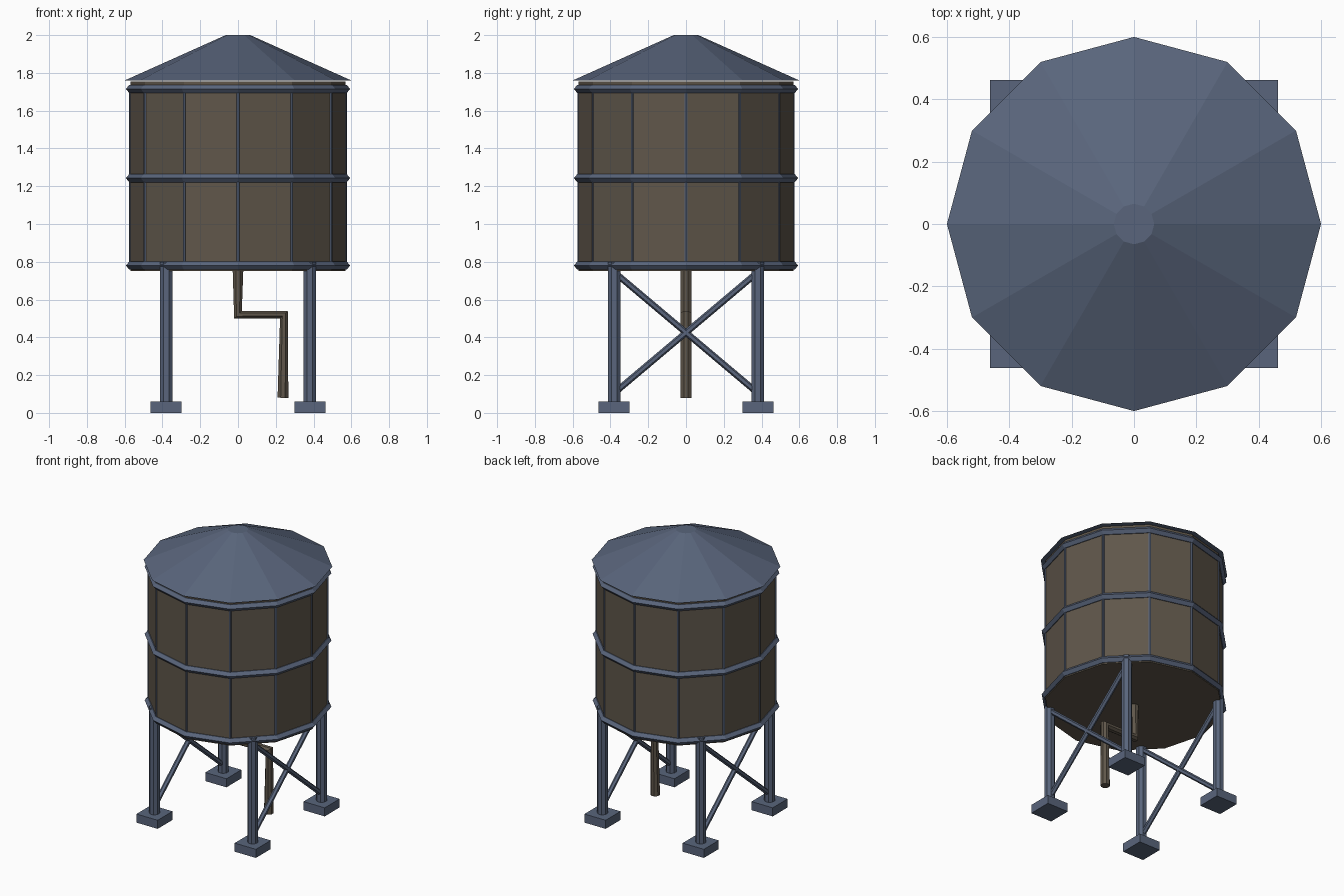
import bpy, bmesh
from math import cos, sin, pi
from mathutils import Vector

cube = bpy.data.objects.get("Cube")
if cube:
    bpy.data.objects.remove(cube, do_unlink=True)


def material(name, rgb):
    m = bpy.data.materials.new(name)
    m.use_nodes = True
    m.diffuse_color = (*rgb, 1)
    m.node_tree.nodes["Principled BSDF"].inputs["Base Color"].default_value = (*rgb, 1)
    return m


steel = material("blue grey steel", (0.10, 0.13, 0.20))
rust = material("brown panel", (0.115, 0.094, 0.069))


def finish(name, bm, mat):
    bmesh.ops.recalc_face_normals(bm, faces=bm.faces)
    mesh = bpy.data.meshes.new(name)
    bm.to_mesh(mesh)
    bm.free()
    mesh.materials.append(mat)
    ob = bpy.data.objects.new(name, mesh)
    bpy.context.collection.objects.link(ob)
    return ob


def lathe(name, profile, mat, sides=12, closed=False):
    """Turn a (radius, z) profile; open profiles are capped at both ends."""
    bm = bmesh.new()
    rings = [[bm.verts.new((r * cos(2 * pi * i / sides), r * sin(2 * pi * i / sides), z))
              for i in range(sides)] for r, z in profile]
    pairs = list(zip(rings, rings[1:]))
    if closed:
        pairs.append((rings[-1], rings[0]))
    else:
        bm.faces.new(rings[0])
        bm.faces.new(rings[-1])
    for a, b in pairs:
        for i in range(sides):
            j = (i + 1) % sides
            bm.faces.new((a[i], a[j], b[j], b[i]))
    return finish(name, bm, mat)


def tube(name, path, radius, mat, sides=8):
    """Sweep a polygon along a path in a vertical plane, tilting it at bends."""
    pts = [Vector(p) for p in path]
    dirs = [(b - a).normalized() for a, b in zip(pts, pts[1:])]
    plane = Vector((1, 0, 0)) if abs(dirs[0].x) < 0.01 and abs(dirs[0].y) > 0.01 else Vector((0, 1, 0))
    bm = bmesh.new()
    rings = []
    for k, p in enumerate(pts):
        t = (dirs[max(k - 1, 0)] + dirs[min(k, len(dirs) - 1)]).normalized()
        side = plane.cross(t)
        rings.append([bm.verts.new(p + radius * (cos(a) * plane + sin(a) * side))
                      for a in (2 * pi * (i + 0.5) / sides for i in range(sides))])
    bm.faces.new(rings[0])
    bm.faces.new(rings[-1])
    for a, b in zip(rings, rings[1:]):
        for i in range(sides):
            j = (i + 1) % sides
            bm.faces.new((a[i], a[j], b[j], b[i]))
    return finish(name, bm, mat)


def box(name, centre, size, mat):
    bm = bmesh.new()
    bmesh.ops.create_cube(bm, size=1)
    bmesh.ops.scale(bm, vec=size, verts=bm.verts)
    bmesh.ops.translate(bm, vec=centre, verts=bm.verts)
    return finish(name, bm, mat)


# Tank body and roof
lathe("tank", [(0.57, 0.75), (0.57, 1.755)], rust)
lathe("roof", [(0.60, 1.76), (0.065, 2.0)], steel)

# Pointed hoops around the tank
for label, z in (("lower", 0.78), ("middle", 1.243), ("upper", 1.715)):
    lathe(label + "_hoop", [(0.56, z - 0.022), (0.575, z - 0.022), (0.594, z),
                            (0.575, z + 0.022), (0.56, z + 0.022)], steel, closed=True)

# Seam strips on the tank corners
for i in range(12):
    a = 2 * pi * i / 12
    x, y = 0.568 * cos(a), 0.568 * sin(a)
    tube(f"seam_{i + 1}", [(x, y, 0.78), (x, y, 1.715)], 0.008, steel, sides=6)

# Legs, feet and cross braces
for sx, side in ((-1, "right"), (1, "left")):
    for sy, end in ((-1, "front"), (1, "back")):
        x, y = 0.38 * sx, 0.38 * sy
        tube(f"{end}_{side}_leg", [(x, y, 0.05), (x, y, 0.80)], 0.035, steel)
        box(f"{end}_{side}_foot", (x, y, 0.03), (0.164, 0.164, 0.06), steel)
        tube(f"{end}_{side}_brace", [(x, y, 0.105), (x, -y, 0.745)], 0.017, steel, sides=6)

# Drain pipe with two bends
tube("drain_pipe", [(0, 0, 0.77), (0, 0, 0.52), (0.243, 0, 0.52), (0.238, 0, 0.08)], 0.031, rust)
